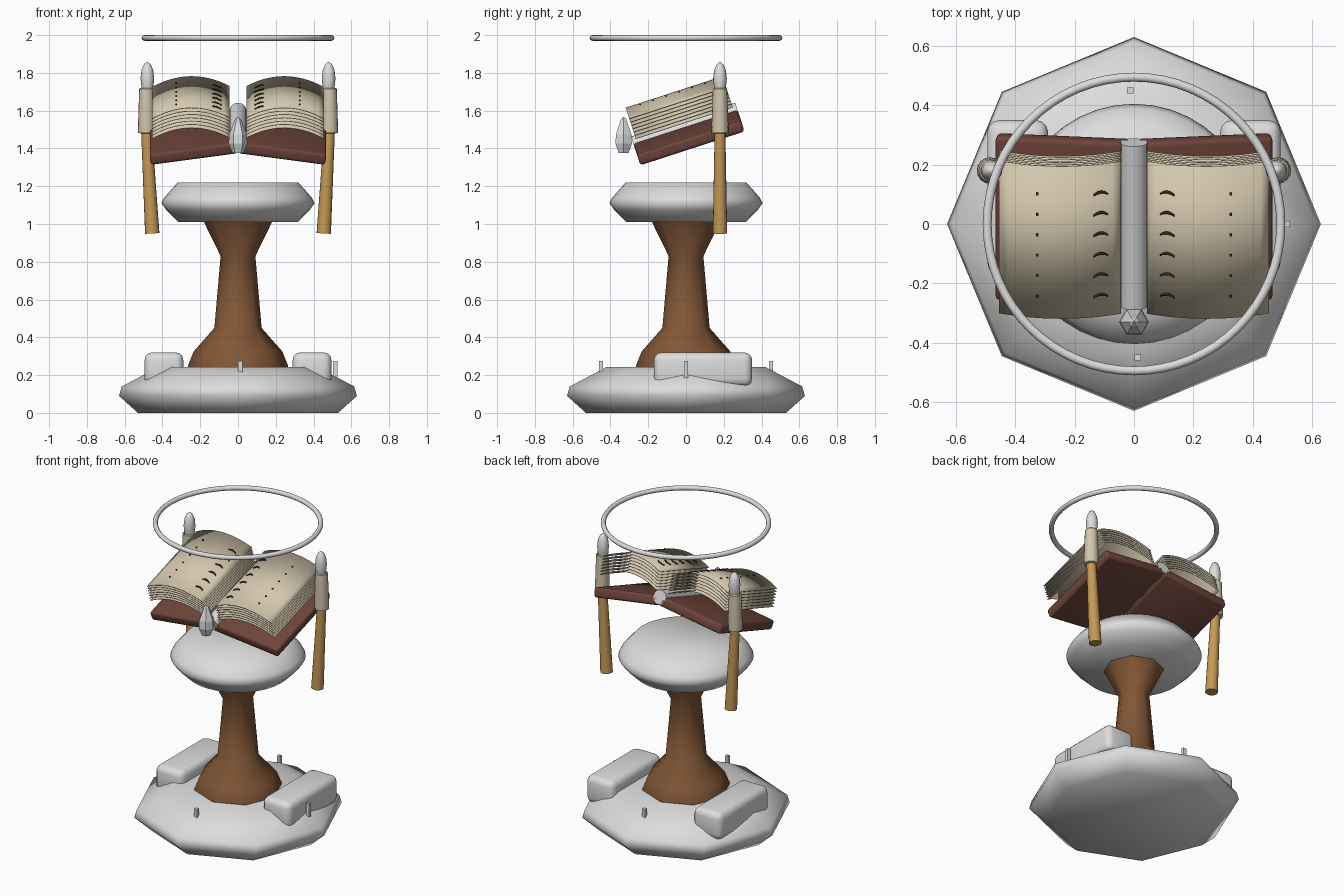
import bpy, bmesh, math
from mathutils import Matrix, Vector

if "Cube" in bpy.data.objects:
    bpy.data.objects.remove(bpy.data.objects["Cube"])


def material(name, rgb):
    m = bpy.data.materials.new(name)
    m.use_nodes = True
    m.diffuse_color = (*rgb, 1)
    m.node_tree.nodes["Principled BSDF"].inputs["Base Color"].default_value = (*rgb, 1)
    return m


stone = material("pale_stone", (0.72, 0.72, 0.72))
wood = material("brown_wood", (0.22, 0.095, 0.037))
leather = material("red_brown_leather", (0.155, 0.058, 0.042))
paper = material("cream_paper", (0.65, 0.57, 0.42))
gold = material("golden_wood", (0.56, 0.32, 0.09))
ink = material("dark_ink", (0.07, 0.022, 0.012))


def finish(name, bm, mat, matrix=None, smooth=40):
    """Turn a bmesh into an object, smooth below the given edge angle."""
    bmesh.ops.recalc_face_normals(bm, faces=bm.faces)
    if matrix:
        bm.transform(matrix)
    mesh = bpy.data.meshes.new(name)
    bm.to_mesh(mesh)
    bm.free()
    mesh.materials.append(mat)
    if smooth:
        mesh.shade_smooth()
        mesh.set_sharp_from_angle(angle=math.radians(smooth))
    ob = bpy.data.objects.new(name, mesh)
    bpy.context.collection.objects.link(ob)
    return ob


def lathe(name, profile, sides, mat, at=(0, 0, 0), lean=0, smooth=40):
    """Spin (radius, height) points around z; ends are capped."""
    bm = bmesh.new()
    rings = []
    for r, z in profile:
        rings.append([bm.verts.new((r * math.cos(2 * math.pi * i / sides),
                                    r * math.sin(2 * math.pi * i / sides), z))
                      for i in range(sides)])
    for a, b in zip(rings, rings[1:]):
        for i in range(sides):
            j = (i + 1) % sides
            bm.faces.new((a[i], a[j], b[j], b[i]))
    bm.faces.new(rings[0][::-1])
    bm.faces.new(rings[-1])
    return finish(name, bm, mat, Matrix.Translation(at) @ Matrix.Rotation(lean, 4, 'Y'), smooth)


def box(name, size, centre, mat, bevel=0, matrix=None, segments=3):
    bm = bmesh.new()
    bmesh.ops.create_cube(bm, size=1)
    bmesh.ops.scale(bm, vec=size, verts=bm.verts)
    bmesh.ops.translate(bm, vec=centre, verts=bm.verts)
    if bevel:
        bmesh.ops.bevel(bm, geom=bm.edges[:], offset=bevel, segments=segments,
                        profile=0.5, affect='EDGES')
    return finish(name, bm, mat, matrix)


def strip(name, rows, mat, matrix, thickness):
    """Thin sheet spanned between rows of points."""
    bm = bmesh.new()
    grid = [[bm.verts.new(p) for p in row] for row in rows]
    for a, b in zip(grid, grid[1:]):
        for i in range(len(a) - 1):
            bm.faces.new((a[i], a[i + 1], b[i + 1], b[i]))
    for f in bm.faces:
        f.normal_update()
        if f.normal.z < 0:
            f.normal_flip()
    ob = finish(name, bm, mat, matrix)
    mod = ob.modifiers.new("thickness", 'SOLIDIFY')
    mod.thickness = thickness
    mod.offset = 0
    return ob


# Pedestal
lathe("base", [(0.53, 0), (0.63, 0.09), (0.615, 0.14), (0.42, 0.243)], 8, stone, smooth=65)
lathe("column", [(0.27, 0.2), (0.265, 0.25), (0.235, 0.325), (0.125, 0.45),
                 (0.092, 0.83), (0.185, 1.02)], 8, wood, smooth=60)
lathe("table_disc", [(0.315, 1.01), (0.38, 1.075), (0.405, 1.11), (0.39, 1.14),
                     (0.32, 1.22)], 40, stone, smooth=70)

# Base blocks and small pegs
for side, s in (("left", 1), ("right", -1)):
    box(side + "_base_block", (0.205, 0.52, 0.18), (s * 0.392, 0.09, 0.23), stone, 0.04)
for i, (x, y) in enumerate(((-0.012, 0.45), (0.012, -0.45), (0.515, 0))):
    box(f"peg_{i + 1}", (0.022, 0.02, 0.09), (x, y, 0.23), stone)

# Book frame: tilted towards the front
book = Matrix.Translation((0, 0.015, 1.46)) @ Matrix.Rotation(math.radians(18), 4, 'X')
HALF = 0.27


def page_height(x):
    return 0.25 - 0.055 * ((abs(x) - 0.245) / 0.2) ** 2


for side, s in (("left", 1), ("right", -1)):
    # Cover board, drooping outwards
    droop = book @ Matrix.Rotation(s * math.radians(8), 4, 'Y')
    box(side + "_cover", (0.465, 0.58, 0.062), (s * 0.2325, 0, 0.031), leather, 0.016, droop)

    # Stack of arched sheets
    xs = [s * (0.045 + 0.41 * i / 14) for i in range(15)]
    for n in range(7):
        rows = [[(x, y, page_height(x) - n * 0.0185) for x in xs] for y in (-HALF, HALF)]
        strip(f"{side}_sheet_{n + 1}", rows, paper, book, 0.003)

    # Painted marks: a short arc and a dot on each line
    for n in range(6):
        y = 0.172 - n * 0.0725
        rows = []
        for edge in (-0.0045, 0.0045):
            row = []
            for i in range(7):
                t = i / 3 - 1
                x = s * 0.112 + 0.024 * t
                row.append((x, y - 0.009 * t * t + edge * (1 - 0.4 * t * t),
                            page_height(x) + 0.004))
            rows.append(row)
        strip(f"{side}_mark_{n + 1}", rows, ink, book, 0.005)
        x = s * 0.326
        box(f"{side}_dot_{n + 1}", (0.008, 0.008, 0.006), (x, y - 0.002, page_height(x) + 0.003),
            ink, matrix=book)

    # Torch: leaning pole, cup with rim, flame
    lathe(side + "_torch_pole", [(0.038, 0), (0.028, 0.57)], 16, gold,
          (s * 0.454, 0.18, 0.95), s * math.radians(3.2))
    lathe(side + "_torch_cup", [(0.03, 1.48), (0.044, 1.483), (0.045, 1.5), (0.038, 1.715),
                                (0.032, 1.72), (0.03, 1.70)], 16, paper, (s * 0.485, 0.18, 0))
    lathe(side + "_torch_flame", [(0.024, 1.69), (0.032, 1.73), (0.036, 1.77), (0.031, 1.815),
                                  (0.018, 1.845), (0.004, 1.857)], 16, stone,
          (s * 0.48, 0.18, 0), smooth=60)

# Spine and the faceted gem in front of it
spin = Matrix.Translation((0, 0.29, 0.052)) @ Matrix.Rotation(math.pi / 2, 4, 'X')
spine = lathe("spine", [(0.045, 0), (0.045, 0.58)], 16, stone)
spine.data.transform(book @ spin)
lathe("gem", [(0.03, 1.375), (0.05, 1.425), (0.047, 1.475), (0.016, 1.555), (0.001, 1.567)],
      6, stone, (0, -0.33, 0), smooth=0)

# Floating halo ring
bpy.ops.mesh.primitive_torus_add(location=(0, 0, 1.985), major_radius=0.495, minor_radius=0.015,
                                 major_segments=64, minor_segments=12)
ring = bpy.context.object
ring.name = "floating_ring"
ring.data.materials.append(stone)
ring.data.shade_smooth()
